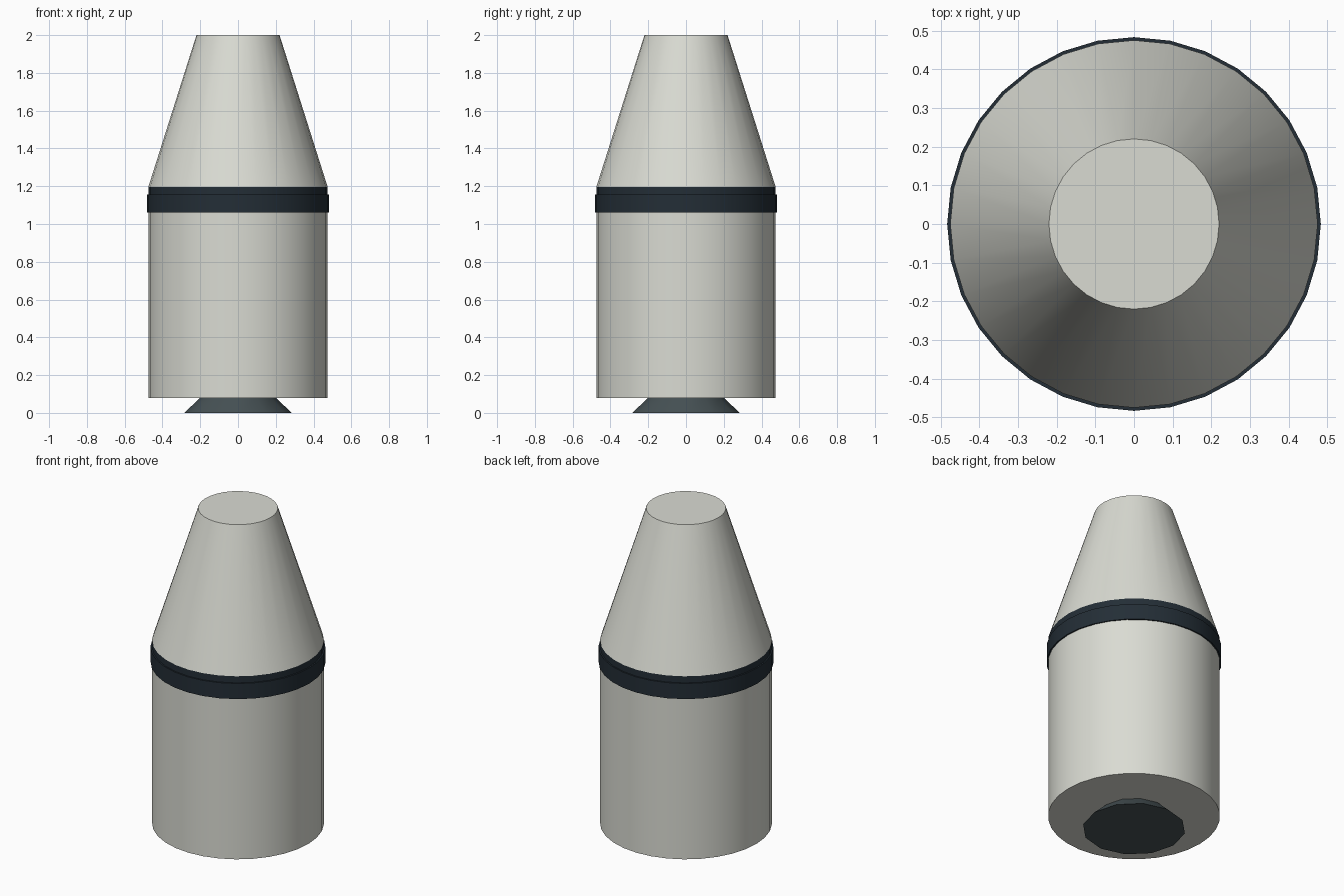
import bpy, bmesh, math

if "Cube" in bpy.data.objects:
    bpy.data.objects.remove(bpy.data.objects["Cube"])


def material(name, rgb):
    m = bpy.data.materials.new(name)
    m.diffuse_color = (*rgb, 1)
    m.use_nodes = True
    m.node_tree.nodes["Principled BSDF"].inputs["Base Color"].default_value = m.diffuse_color
    return m


WHITE = material("warm white", (0.70, 0.71, 0.65))
NAVY = material("dark navy", (0.017, 0.027, 0.037))
GREY = material("slate grey", (0.063, 0.085, 0.092))


def lathe(name, profile, sides, mat, cap_bottom=False, cap_top=False):
    """Spin a list of (radius, z) points around the z axis."""
    bm = bmesh.new()
    rings = [[bm.verts.new((r * math.cos(2 * math.pi * i / sides),
                            r * math.sin(2 * math.pi * i / sides), z))
              for i in range(sides)] for r, z in profile]
    for a, b in zip(rings, rings[1:]):
        for i in range(sides):
            j = (i + 1) % sides
            bm.faces.new((a[i], a[j], b[j], b[i]))
    if cap_bottom:
        bm.faces.new(rings[0][::-1])
    if cap_top:
        bm.faces.new(rings[-1])
    mesh = bpy.data.meshes.new(name)
    bm.to_mesh(mesh)
    bm.free()
    mesh.materials.append(mat)
    ob = bpy.data.objects.new(name, mesh)
    bpy.context.collection.objects.link(ob)
    bpy.ops.object.select_all(action='DESELECT')
    ob.select_set(True)
    bpy.context.view_layer.objects.active = ob
    bpy.ops.object.shade_smooth_by_angle(angle=math.radians(40))
    return ob


R = 0.475
# Main cylinder, dark collar above it and tapered nose
lathe("lower_body", [(R, 0.08), (R, 1.155)], 32, WHITE, cap_bottom=True)
lathe("collar", [(R, 1.155), (R, 1.195)], 32, NAVY)
lathe("nose_cone", [(R, 1.195), (0.22, 2.0)], 32, WHITE, cap_top=True)

# Raised band around the body
lathe("band", [(R, 1.06), (0.483, 1.06), (0.483, 1.155), (R, 1.155)], 32, NAVY)

# Flared engine nozzle underneath
lathe("nozzle", [(0.285, 0.0), (0.2, 0.08)], 12, GREY, cap_bottom=True)
